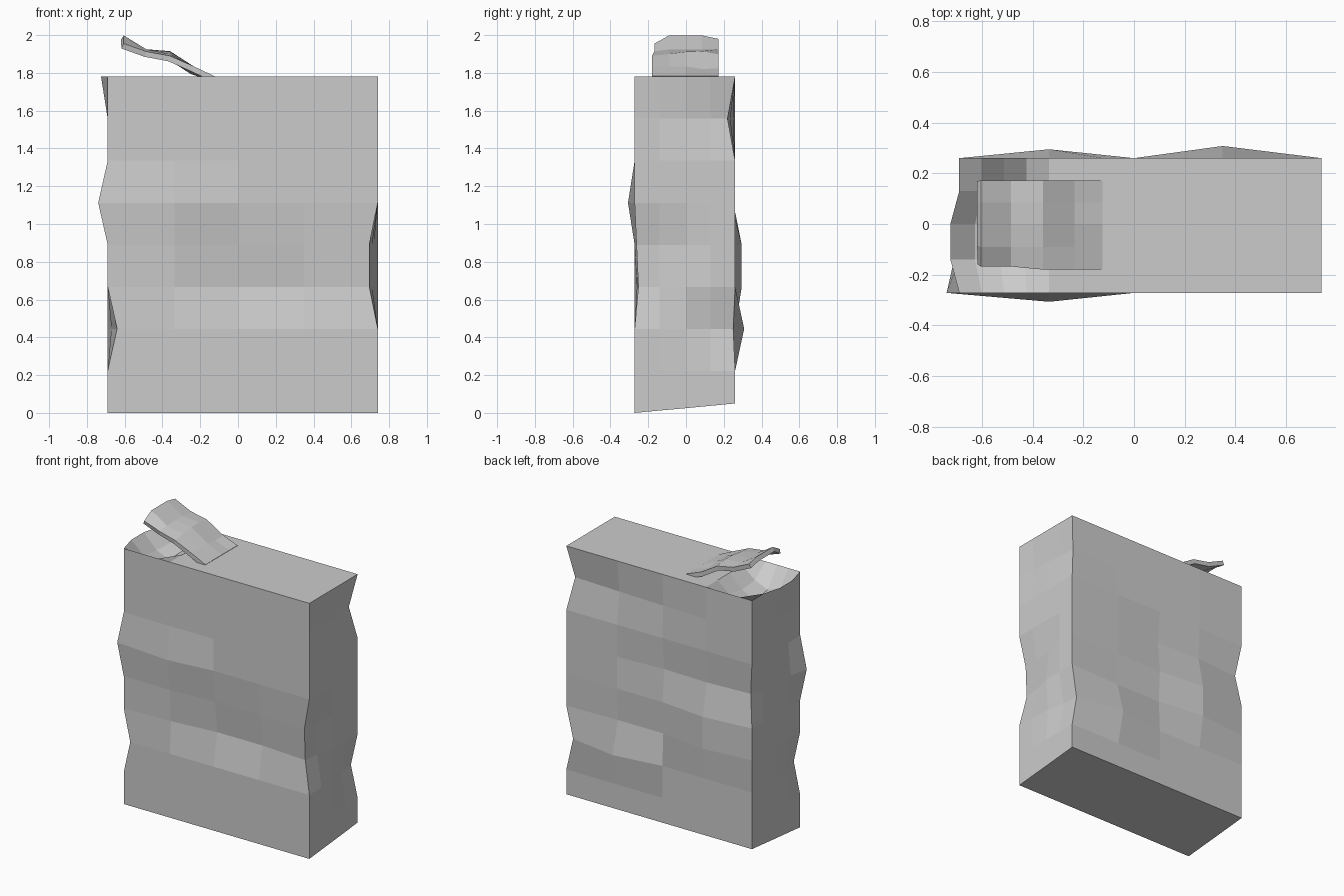
import bpy, bmesh

if "Cube" in bpy.data.objects:
    bpy.data.objects.remove(bpy.data.objects["Cube"])

# Grid lines of the carton
X = [-0.69, -0.335, 0.0, 0.35, 0.74]
Y = [-0.272, -0.14, 0.0, 0.13, 0.26]
Z = [1.78 * k / 8 for k in range(9)]

# Dents and bulges per side: (column, row): offset
FRONT = {(1, 5): -.035, (2, 4): .02, (3, 4): .02, (4, 4): .01,
         (1, 3): .012, (2, 3): .045, (3, 3): .045, (4, 3): .02}
BACK = {(4, 7): -.04, (3, 7): -.025, (2, 7): -.01, (3, 2): .048, (1, 3): .035,
        (1, 4): .035, (2, 5): -.02, (1, 5): -.01, (0, 5): -.03, (2, 3): -.01,
        (4, 2): -.01, (3, 3): -.01}
LEFT = {(0, 5): -.05, (0, 2): .05, (4, 5): .03, (1, 8): -.035, (2, 8): -.035,
        (1, 5): -.02, (1, 2): .02}
RIGHT = {(0, 4): -.045, (0, 3): -.045, (1, 4): -.03, (1, 3): -.03, (2, 4): -.02,
         (4, 7): -.04, (3, 7): -.03, (2, 7): -.02, (1, 7): -.015, (4, 2): -.045,
         (3, 2): -.035, (2, 2): -.01}


def carton_point(i, j, k):
    x, y, z = X[i], Y[j], Z[k]
    if j == 0:
        y += FRONT.get((i, k), 0)
    if j == 4:
        y += BACK.get((i, k), 0)
    if i == 0:
        x += LEFT.get((j, k), 0)
    if i == 4:
        x += RIGHT.get((j, k), 0)
    if k == 0:
        z = 0.05 * j / 4          # tilted underside
    return x, y, z


def add_grid(bm, nu, nv, fn):
    v = [[bm.verts.new(fn(a, b)) for b in range(nv + 1)] for a in range(nu + 1)]
    for a in range(nu):
        for b in range(nv):
            bm.faces.new((v[a][b], v[a + 1][b], v[a + 1][b + 1], v[a][b + 1]))


def finish(bm, name):
    bmesh.ops.remove_doubles(bm, verts=bm.verts, dist=1e-4)
    bmesh.ops.recalc_face_normals(bm, faces=bm.faces)
    me = bpy.data.meshes.new(name)
    bm.to_mesh(me)
    bm.free()
    ob = bpy.data.objects.new(name, me)
    bpy.context.collection.objects.link(ob)
    return ob


# Sunken opening in the left quarter of the top
def opening_point(a, b):
    x0, y, z = carton_point(0, b, 8)
    x = x0 + (X[1] - x0) * a / 4
    if 0 < a < 4 and 0 < b < 4:
        z -= (0.10, 0.14, 0.09)[a - 1] * (1.0 if b == 2 else 0.85)
    return x, y, z


# Crumpled carton: four walls, underside, top panel and opening
bm = bmesh.new()
for j in (0, 4):
    add_grid(bm, 4, 8, lambda a, b: carton_point(a, j, b))
for i in (0, 4):
    add_grid(bm, 4, 8, lambda a, b: carton_point(i, a, b))
add_grid(bm, 4, 4, lambda a, b: carton_point(a, b, 0))
add_grid(bm, 3, 4, lambda a, b: carton_point(a + 1, b, 8))
add_grid(bm, 4, 4, opening_point)
finish(bm, "carton")

# Folded-back flap above the opening
PROFILE = [(-0.125, 1.783), (-0.235, 1.835), (-0.36, 1.9), (-0.485, 1.925), (-0.605, 1.98)]
FLAP_Y = [-0.18, -0.09, 0.0, 0.085, 0.172]
DENTS = {(4, 0): -.025, (4, 1): .018, (4, 2): .018, (4, 3): .018, (3, 0): -.012,
         (2, 3): .015, (2, 2): .012, (1, 3): -.015, (1, 4): -.01, (2, 0): -.01}


def flap_point(a, b):
    x, z = PROFILE[a]
    y = FLAP_Y[b] + (0.012 if b == 0 and a > 2 else 0)
    return x, y, z + DENTS.get((a, b), 0)


bm = bmesh.new()
add_grid(bm, 4, 4, flap_point)
flap = finish(bm, "opening_flap")
if flap.data.polygons[0].normal.z < 0:
    flap.data.flip_normals()
thickness = flap.modifiers.new("thickness", 'SOLIDIFY')
thickness.thickness = 0.03
thickness.offset = -1
